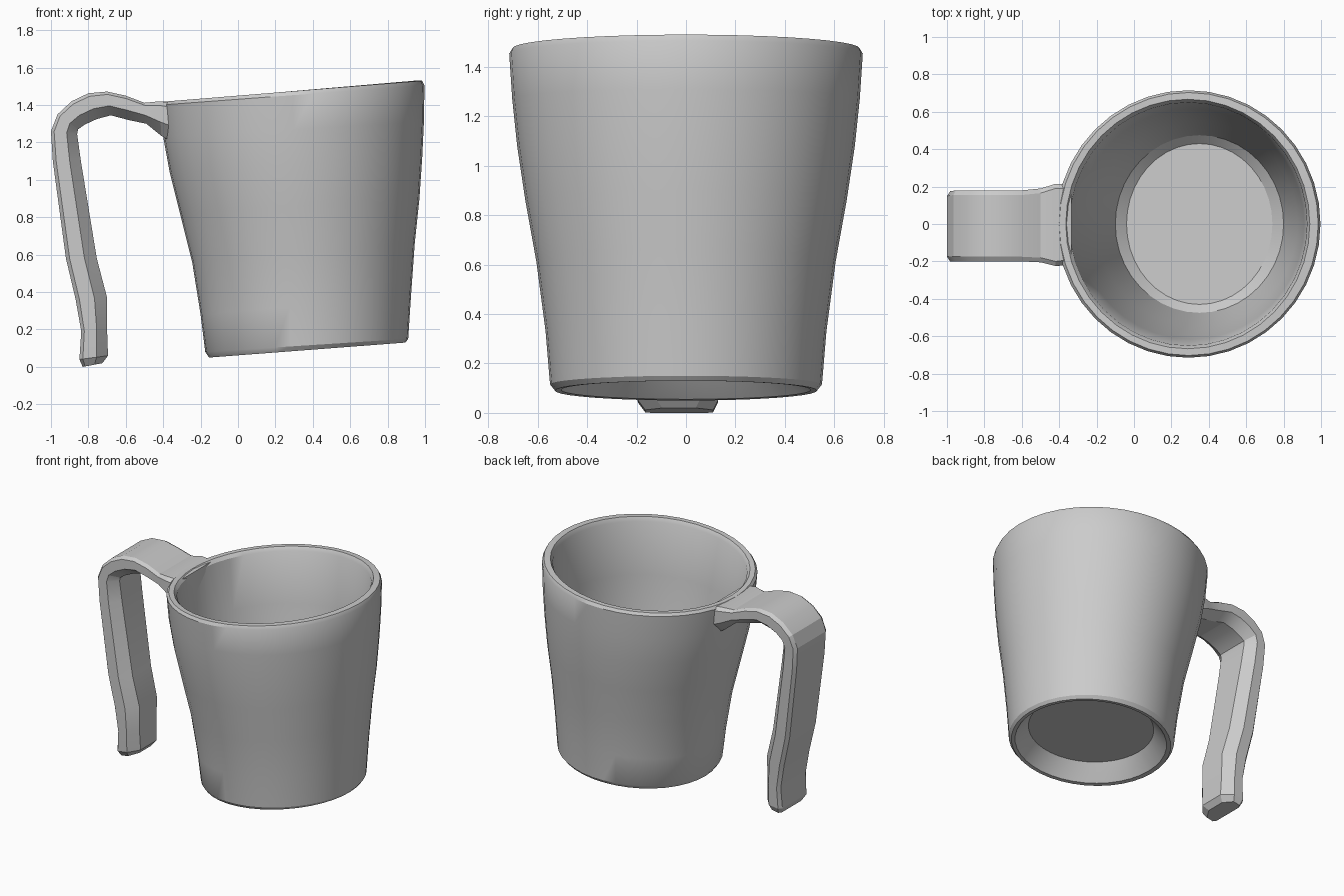
import bpy, bmesh
from math import cos, sin, pi, radians


def loft(name, rings, angle):
    """Bridge a list of equal-length point rings and cap both ends."""
    bm = bmesh.new()
    loops = [[bm.verts.new(p) for p in r] for r in rings]
    n = len(loops[0])
    for a, b in zip(loops, loops[1:]):
        for i in range(n):
            j = (i + 1) % n
            bm.faces.new((a[i], a[j], b[j], b[i]))
    bm.faces.new(loops[0])
    bm.faces.new(loops[-1])
    bmesh.ops.recalc_face_normals(bm, faces=bm.faces)
    me = bpy.data.meshes.new(name)
    bm.to_mesh(me)
    bm.free()
    ob = bpy.data.objects.new(name, me)
    bpy.context.collection.objects.link(ob)
    bpy.ops.object.select_all(action='DESELECT')
    ob.select_set(True)
    bpy.context.view_layer.objects.active = ob
    bpy.ops.object.shade_smooth_by_angle(angle=radians(angle))
    return ob


def tilted_ring(xl, zl, xr, zr, ry, n=40):
    """Ellipse spanning a left and a right point of the side silhouette."""
    ring = []
    for i in range(n):
        a = 2 * pi * i / n
        t = (1 + cos(a)) / 2
        ring.append((xl + (xr - xl) * t, ry * sin(a), zl + (zr - zl) * t))
    return ring


# Cup: recessed underside, outer wall, rounded rim, inner wall, floor
cup_rings = [
    (-0.04, 0.17, 0.78, 0.23, 0.42),
    (-0.08, 0.11, 0.83, 0.18, 0.47),
    (-0.125, 0.055, 0.87, 0.13, 0.505),
    (-0.155, 0.05, 0.895, 0.13, 0.53),
    (-0.175, 0.08, 0.91, 0.15, 0.55),
    (-0.20, 0.28, 0.925, 0.38, 0.568),
    (-0.245, 0.56, 0.945, 0.66, 0.605),
    (-0.31, 0.82, 0.97, 0.90, 0.65),
    (-0.365, 1.04, 0.985, 1.12, 0.683),
    (-0.40, 1.23, 0.994, 1.31, 0.703),
    (-0.415, 1.40, 0.997, 1.505, 0.715),
    (-0.40, 1.418, 0.985, 1.53, 0.703),
    (-0.365, 1.418, 0.94, 1.53, 0.667),
    (-0.345, 1.395, 0.925, 1.50, 0.65),
    (-0.30, 1.04, 0.91, 1.12, 0.615),
    (-0.20, 0.62, 0.875, 0.71, 0.55),
    (-0.10, 0.26, 0.80, 0.32, 0.475),
    (-0.04, 0.215, 0.74, 0.275, 0.43),
]
loft("cup", [tilted_ring(*r) for r in cup_rings], 32)


def strap(xo, zo, xi, zi, y0, y1):
    """Handle cross-section between an outer and an inner side point."""
    def p(t, y):
        return (xo + (xi - xo) * t, y, zo + (zi - zo) * t)
    b, c = 0.025, 0.07
    return [p(0, y0 + b), p(0, y1 - b), p(0.12, y1), p(0.6, y1),
            p(1, y1 - c), p(1, y0 + c), p(0.6, y0), p(0.12, y0)]


# Handle: flared root at the rim, arched top, open-ended leg
handle_sections = [
    (-0.335, 1.41, -0.325, 1.19, -0.215, 0.215),
    (-0.42, 1.42, -0.41, 1.235, -0.225, 0.215),
    (-0.50, 1.412, -0.49, 1.30, -0.205, 0.19),
    (-0.60, 1.45, -0.585, 1.32, -0.20, 0.18),
    (-0.70, 1.472, -0.68, 1.345, -0.20, 0.18),
    (-0.80, 1.463, -0.755, 1.325, -0.20, 0.18),
    (-0.89, 1.42, -0.82, 1.295, -0.20, 0.18),
    (-0.965, 1.35, -0.855, 1.27, -0.20, 0.18),
    (-1.00, 1.26, -0.86, 1.245, -0.20, 0.175),
    (-0.99, 1.10, -0.84, 1.10, -0.20, 0.17),
    (-0.92, 0.58, -0.755, 0.58, -0.20, 0.15),
    (-0.868, 0.36, -0.70, 0.37, -0.20, 0.14),
    (-0.838, 0.19, -0.70, 0.20, -0.20, 0.135),
    (-0.848, 0.04, -0.695, 0.06, -0.195, 0.13),
    (-0.83, 0.0, -0.725, 0.02, -0.165, 0.11),
]
loft("handle", [strap(*s) for s in handle_sections], 22)
